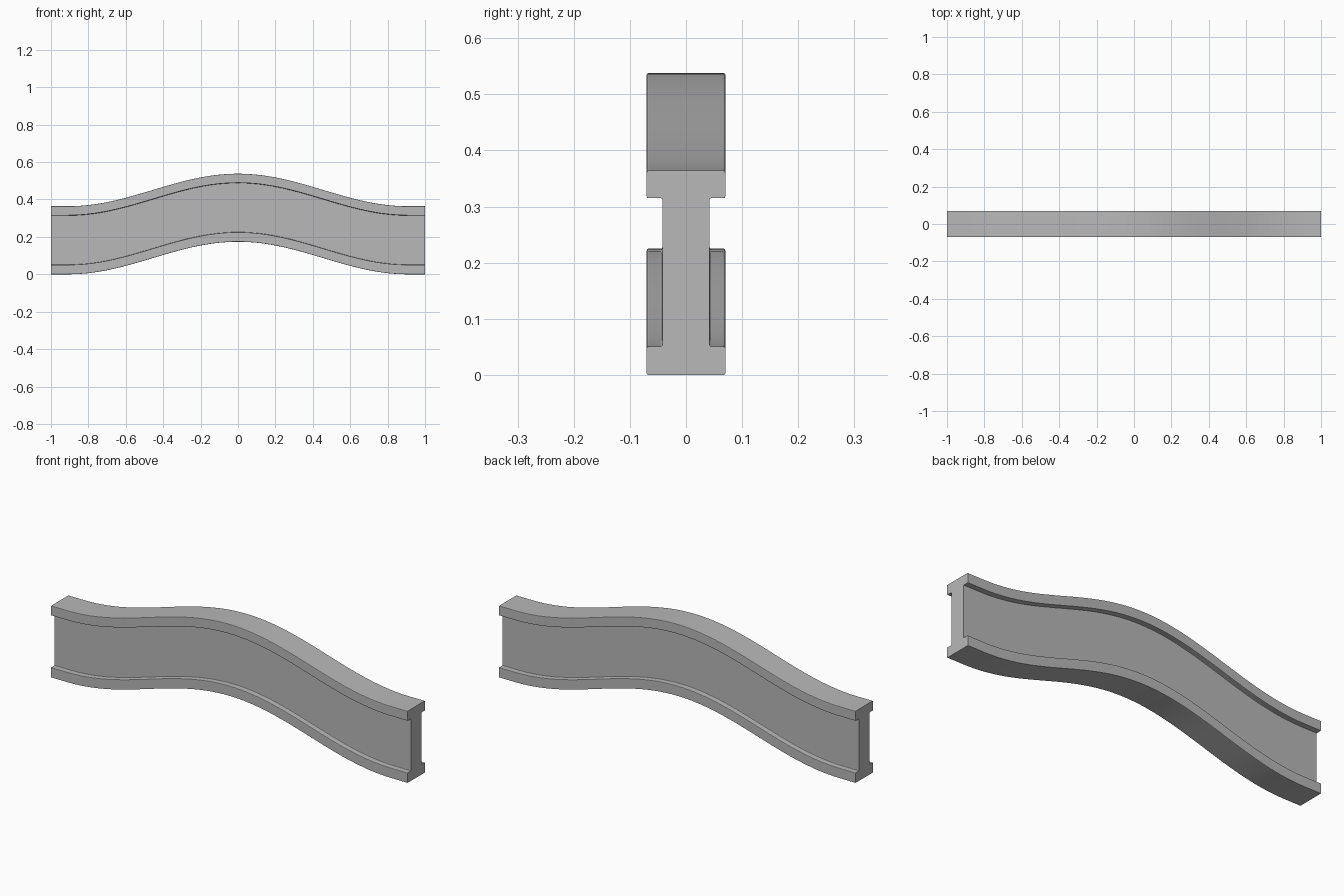
import bpy, bmesh, math
from mathutils import Vector

if "Cube" in bpy.data.objects:
    bpy.data.objects.remove(bpy.data.objects["Cube"])

HALF_WIDTH, HALF_WEB = 0.07, 0.042
FLANGE, HEIGHT, RISE = 0.051, 0.364, 0.174
BEVEL, STEPS = 0.003, 64


def arch(x):
    # Level at both ends, smooth hump in the middle
    t = min(abs(x) / 0.91, 1.0)
    return RISE * 0.5 * (1 + math.cos(math.pi * t))


def round_corners(points, r):
    # Replace each corner with a small three-point round
    out = []
    for i, p in enumerate(points):
        a = p + (points[i - 1] - p).normalized() * r
        b = p + (points[(i + 1) % len(points)] - p).normalized() * r
        out += [a, a * 0.25 + p * 0.5 + b * 0.25, b]
    return out


# I-shaped cross-section, mirrored about the web
right = [(HALF_WIDTH, 0), (HALF_WIDTH, FLANGE), (HALF_WEB, FLANGE),
         (HALF_WEB, HEIGHT - FLANGE + 0.002), (HALF_WIDTH, HEIGHT - FLANGE + 0.002),
         (HALF_WIDTH, HEIGHT)]
outline = [Vector(p) for p in right] + [Vector((-y, z)) for y, z in reversed(right)]
section = round_corners(outline, BEVEL)

# Sweep the section along x
bm = bmesh.new()
rings = []
for i in range(STEPS + 1):
    x = -1 + 2 * i / STEPS
    rings.append([bm.verts.new((x, p.x, p.y + arch(x))) for p in section])
n = len(section)
for r0, r1 in zip(rings, rings[1:]):
    for j in range(n):
        k = (j + 1) % n
        bm.faces.new((r0[j], r0[k], r1[k], r1[j]))

# End caps
bm.faces.new(rings[0])
bm.faces.new(rings[-1])
bmesh.ops.recalc_face_normals(bm, faces=bm.faces)

mesh = bpy.data.meshes.new("curved_beam")
bm.to_mesh(mesh)
bm.free()
beam = bpy.data.objects.new("curved_beam", mesh)
bpy.context.collection.objects.link(beam)

# Dark grey finish
grey = bpy.data.materials.new("dark_grey")
grey.diffuse_color = (0.48, 0.48, 0.48, 1)
grey.use_nodes = True
grey.node_tree.nodes["Principled BSDF"].inputs["Base Color"].default_value = grey.diffuse_color
mesh.materials.append(grey)

# Flat sides, smooth along the length
bpy.context.view_layer.objects.active = beam
beam.select_set(True)
bpy.ops.object.shade_smooth_by_angle(angle=math.radians(10))
